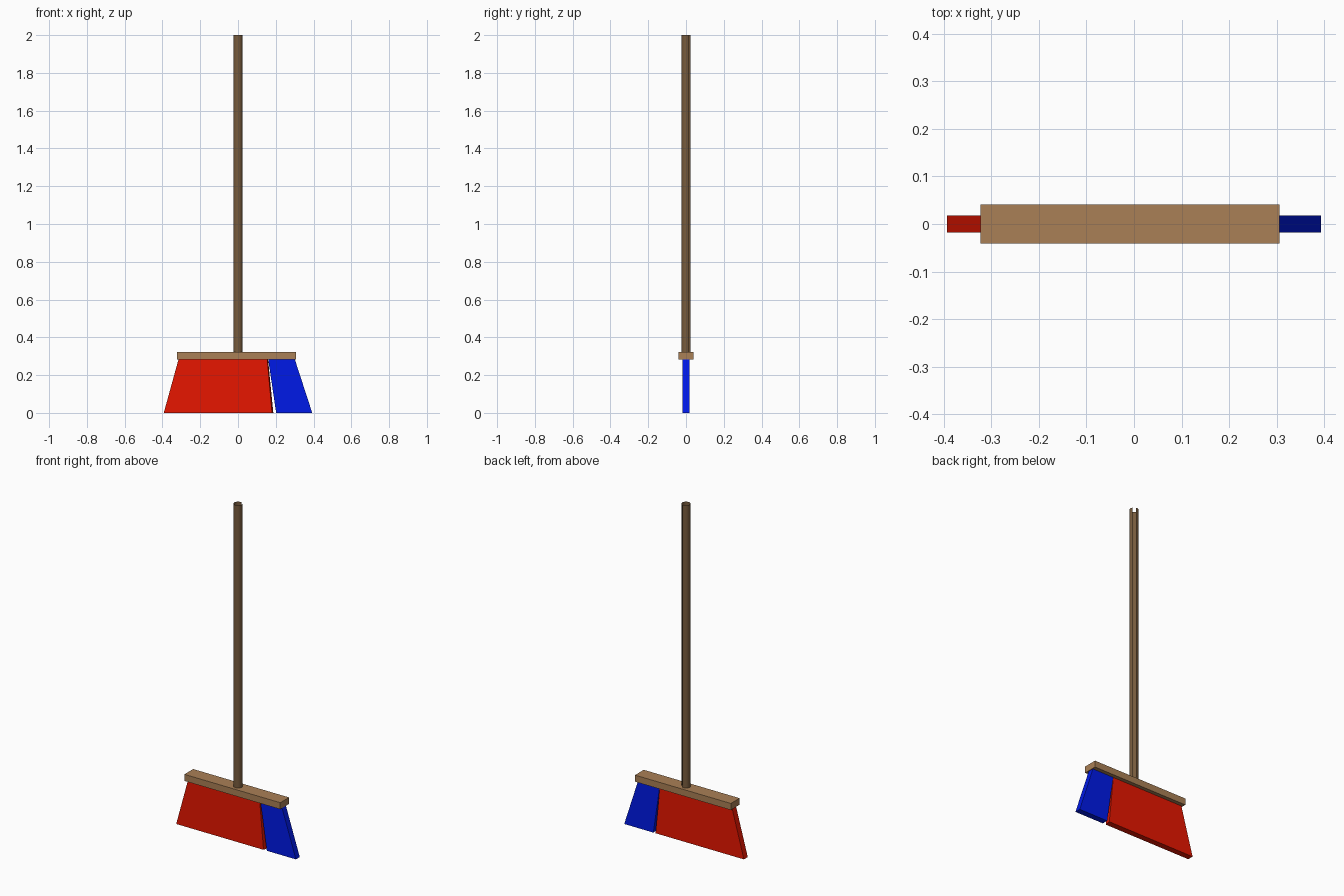
import bpy, bmesh, math

if "Cube" in bpy.data.objects:
    bpy.data.objects.remove(bpy.data.objects["Cube"])


def material(name, rgb):
    m = bpy.data.materials.new(name)
    m.diffuse_color = (*rgb, 1)
    m.use_nodes = True
    m.node_tree.nodes["Principled BSDF"].inputs["Base Color"].default_value = m.diffuse_color
    return m


def add_object(name, bm, mat):
    me = bpy.data.meshes.new(name)
    bm.to_mesh(me)
    bm.free()
    me.materials.append(mat)
    ob = bpy.data.objects.new(name, me)
    bpy.context.collection.objects.link(ob)
    return ob


def slab(name, front, back, y0, y1, mat):
    """Solid between a front outline and a back outline, both in x and z."""
    bm = bmesh.new()
    f = [bm.verts.new((x, y0, z)) for x, z in front]
    b = [bm.verts.new((x, y1, z)) for x, z in back]
    bm.faces.new(f)
    bm.faces.new(b[::-1])
    n = len(f)
    for i in range(n):
        j = (i + 1) % n
        bm.faces.new((f[i], b[i], b[j], f[j]))
    bmesh.ops.recalc_face_normals(bm, faces=bm.faces)
    return add_object(name, bm, mat)


red = material("red bristles", (0.80, 0.008, 0.0))
blue = material("blue bristles", (0.0, 0.010, 0.82))
tan = material("light wood", (0.40, 0.215, 0.092))
brown = material("dark wood", (0.185, 0.105, 0.046))

BAR_LOW, BAR_TOP = 0.283, 0.322

# Crossbar holding the bristles
bar = [(-0.323, BAR_LOW), (0.306, BAR_LOW), (0.306, BAR_TOP), (-0.323, BAR_TOP)]
slab("crossbar", bar, bar, -0.041, 0.041, tan)

# Flared bristle blocks
slab("red_bristles",
     [(-0.393, 0), (0.180, 0), (0.155, BAR_LOW), (-0.315, BAR_LOW)],
     [(-0.393, 0), (0.187, 0), (0.159, BAR_LOW), (-0.315, BAR_LOW)],
     -0.018, 0.018, red)
blue_outline = [(0.202, 0), (0.393, 0), (0.301, BAR_LOW), (0.160, BAR_LOW)]
slab("blue_bristles", blue_outline, blue_outline, -0.018, 0.018, blue)

# Hollow handle, open at the top, with a narrow slot along the back right
bm = bmesh.new()
SIDES, R = 24, 0.024
rings = []
for z in (BAR_TOP, 2.0):
    rings.append([bm.verts.new((R * math.cos(2 * math.pi * i / SIDES),
                                R * math.sin(2 * math.pi * i / SIDES), z))
                  for i in range(SIDES)])
for i in range(SIDES):
    if 2 <= i < 5:
        continue
    j = (i + 1) % SIDES
    bm.faces.new((rings[0][i], rings[0][j], rings[1][j], rings[1][i]))
handle = add_object("handle", bm, brown)
bpy.context.view_layer.objects.active = handle
handle.select_set(True)
bpy.ops.object.shade_smooth_by_angle(angle=math.radians(30))
